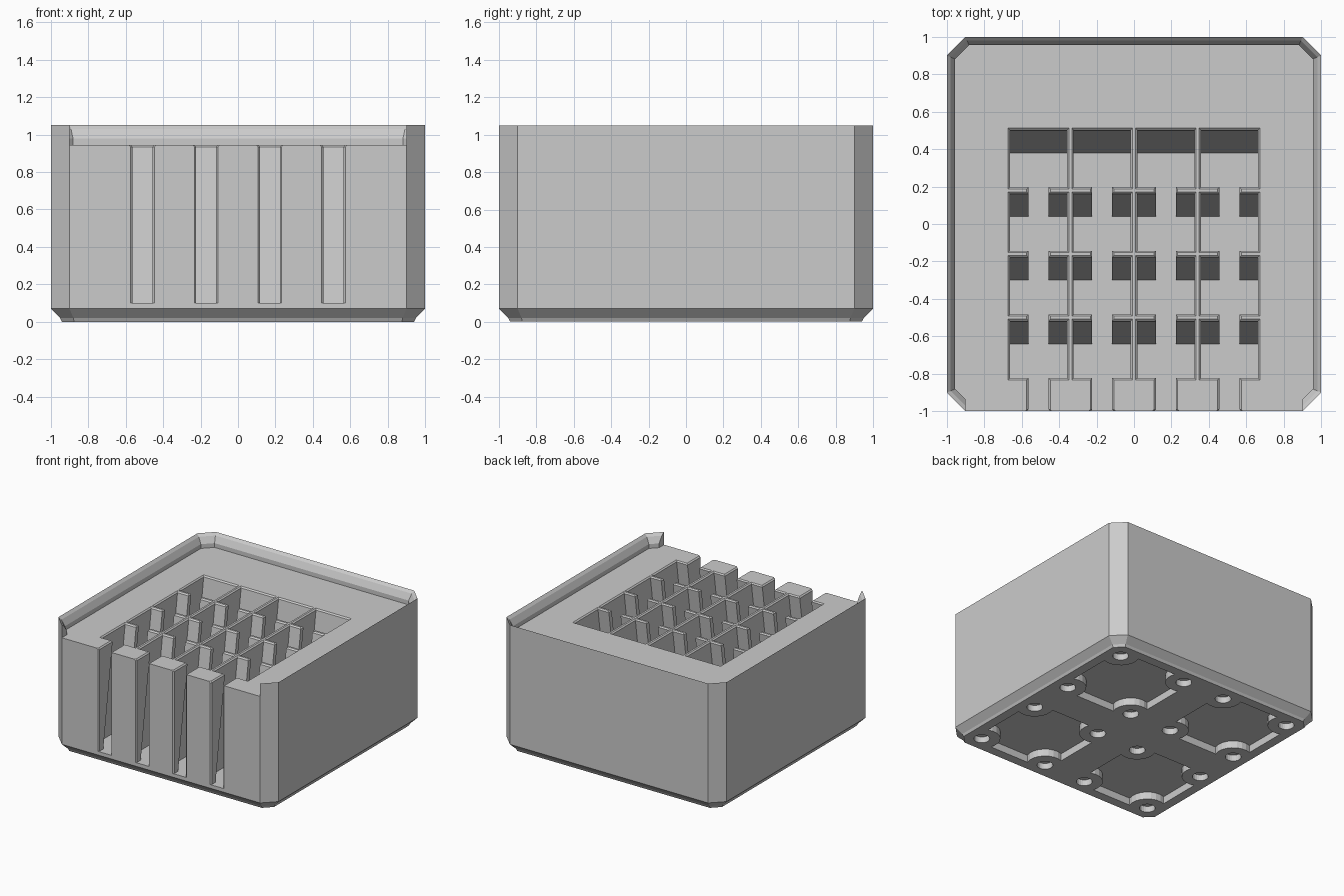
import bpy, bmesh, math

old = bpy.data.objects.get("Cube")
if old:
    bpy.data.objects.remove(old, do_unlink=True)

grey = bpy.data.materials.new("plain_grey")
grey.use_nodes = True
grey.diffuse_color = (0.6, 0.6, 0.6, 1)
grey.node_tree.nodes["Principled BSDF"].inputs["Base Color"].default_value = (0.6, 0.6, 0.6, 1)

DECK = 0.945     # level of the top platform
FLOOR = 0.1      # floor of the compartments
PITCH = 0.34     # compartment spacing
LEAN = 0.122     # forward lean of the compartments at their floor
COLUMNS = [(i - 1.5) * PITCH for i in range(4)]
CELLS = [(x, y) for x in (-0.503, 0.503) for y in (-0.503, 0.503)]


def loft(bm, sections):
    """Closed solid through stacked outlines, given as (points, z)."""
    rings = [[bm.verts.new((x, y, z)) for x, y in pts] for pts, z in sections]
    n = len(rings[0])
    for a, b in zip(rings, rings[1:]):
        for i in range(n):
            j = (i + 1) % n
            bm.faces.new((a[i], a[j], b[j], b[i]))
    bm.faces.new(rings[0][::-1])
    bm.faces.new(rings[-1])


def make(name, bm):
    bmesh.ops.recalc_face_normals(bm, faces=bm.faces[:])
    mesh = bpy.data.meshes.new(name)
    bm.to_mesh(mesh)
    bm.free()
    mesh.materials.append(grey)
    ob = bpy.data.objects.new(name, mesh)
    bpy.context.collection.objects.link(ob)
    return ob


def cut(target, name, bm):
    cutter = make(name, bm)
    cutter.hide_render = True
    mod = target.modifiers.new(name, 'BOOLEAN')
    mod.operation = 'DIFFERENCE'
    mod.solver = 'EXACT'
    mod.object = cutter
    bpy.context.view_layer.objects.active = target
    bpy.ops.object.modifier_apply(modifier=mod.name)
    bpy.data.objects.remove(cutter, do_unlink=True)


def octagon(inset):
    a, b = 1 - inset, 0.9 - inset * 0.414
    return [(a, -b), (a, b), (b, a), (-b, a), (-a, b), (-a, -b), (-b, -a), (b, -a)]


def rect(x0, x1, y0, y1):
    return [(x0, y0), (x1, y0), (x1, y1), (x0, y1)]


# Body with chamfered foot and stepped stacking lip
bm = bmesh.new()
loft(bm, [(octagon(d), z) for d, z in (
    (0.06, 0), (0.05, 0.02), (0, 0.07), (0, 1.05),
    (0.02, 1.03), (0.045, 0.98), (0.045, DECK))])
body = make("storage_block", bm)

# Open front of the lip
bm = bmesh.new()
loft(bm, [(rect(-0.9, 0.9, -1.1, -0.9), z) for z in (DECK, 1.2)])
cut(body, "lip_cutter", bm)

# Leaning compartments with chamfered mouths
bm = bmesh.new()
for x in COLUMNS:
    for row in range(4):
        y = 0.35 - row * PITCH
        sections = []
        for z, h in ((FLOOR, 0.152), (DECK - 0.01, 0.152), (DECK, 0.162), (DECK + 0.005, 0.167)):
            yc = y - LEAN * (DECK - z) / (DECK - FLOOR)
            sections.append((rect(x - h, x + h, yc - h, yc + h), z))
        loft(bm, sections)
cut(body, "compartment_cutter", bm)

# Finger slots running from the front through the dividers
bm = bmesh.new()
for x in COLUMNS:
    sections = []
    for z, w in ((FLOOR, 0.053), (DECK - 0.01, 0.053), (DECK + 0.01, 0.073)):
        half = [(w, 0.29), (w, -0.99), (w + 0.02, -1.01)]
        pts = [(x + a, b) for a, b in half] + [(x - a, b) for a, b in half[::-1]]
        sections.append((pts, z))
    loft(bm, sections)
cut(body, "slot_cutter", bm)


# Underside recesses, with corners scooped around the round holes
def recess_outline(cx, cy, half=0.36, hole=0.31, r=0.14):
    gap = half - hole
    start = math.pi - math.asin(gap / r)
    end = 1.5 * math.pi + math.asin(gap / r)
    corner = []
    for i in range(9):
        a = start + (end - start) * i / 8
        corner.append((hole + r * math.cos(a), hole + r * math.sin(a)))
    corner.reverse()
    pts = []
    for k in range(4):
        c, s = round(math.cos(k * math.pi / 2)), round(math.sin(k * math.pi / 2))
        pts += [(cx + c * x - s * y, cy + s * x + c * y) for x, y in corner]
    return pts


bm = bmesh.new()
for cx, cy in CELLS:
    loft(bm, [(recess_outline(cx, cy), z) for z in (-0.05, 0.06)])
    for sx in (-0.31, 0.31):
        for sy in (-0.31, 0.31):
            ring = [(cx + sx + 0.06 * math.cos(t * math.pi / 12),
                     cy + sy + 0.06 * math.sin(t * math.pi / 12)) for t in range(24)]
            loft(bm, [(ring, z) for z in (-0.05, 0.05)])
cut(body, "underside_cutter", bm)
